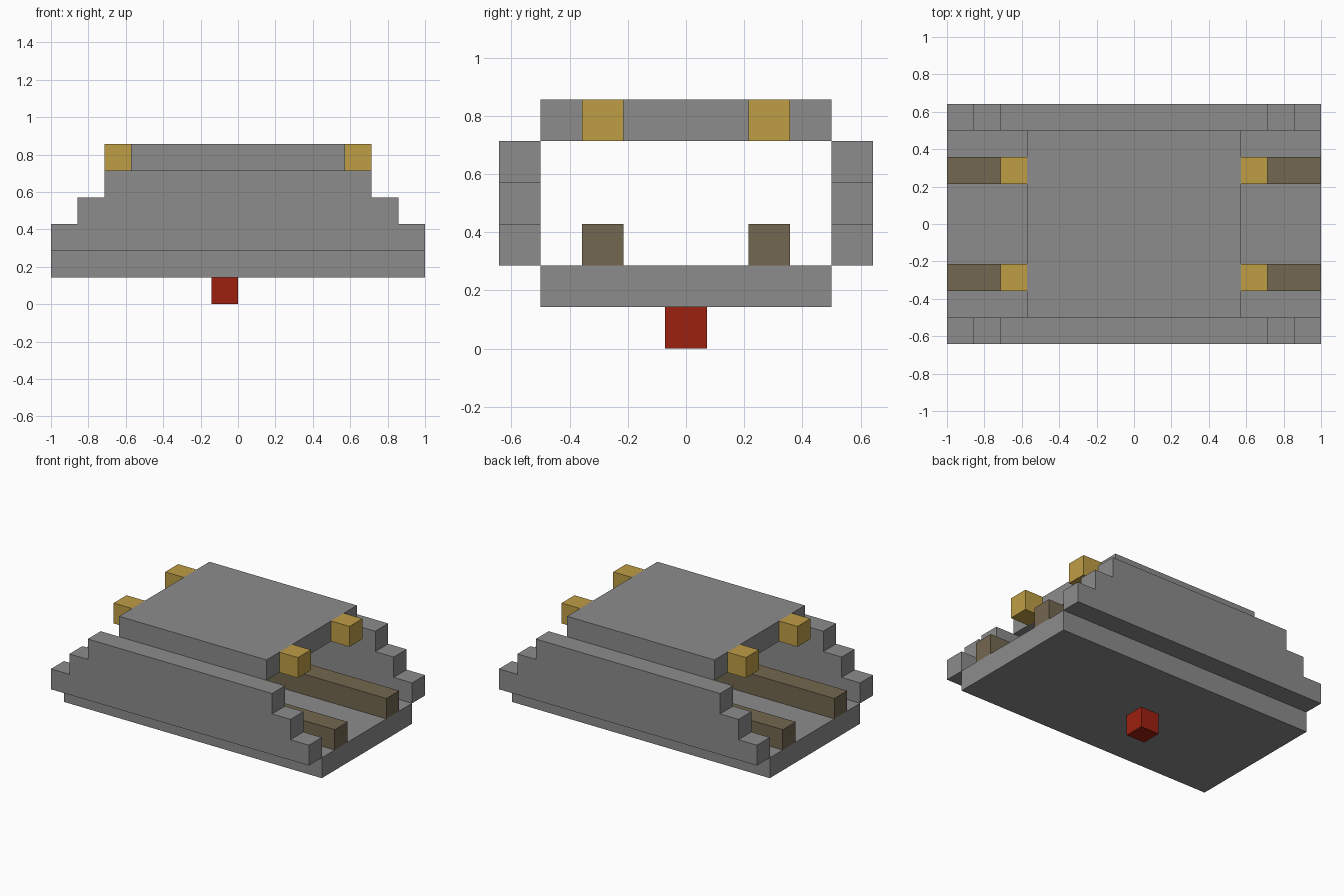
import bpy
import bmesh

if "Cube" in bpy.data.objects:
    bpy.data.objects.remove(bpy.data.objects["Cube"], do_unlink=True)

U = 1 / 7  # one block of the grid the model is built on


def material(name, rgb):
    mat = bpy.data.materials.new(name)
    mat.use_nodes = True
    colour = (*rgb, 1)
    mat.diffuse_color = colour
    mat.node_tree.nodes["Principled BSDF"].inputs["Base Color"].default_value = colour
    return mat


GREY = material("stone grey", (0.262, 0.262, 0.262))
GOLD = material("gold", (0.52, 0.337, 0.06))
BROWN = material("dull brown", (0.171, 0.136, 0.08))
RED = material("dark red", (0.332, 0.015, 0.0045))


def prism(name, outline, y0, y1, mat):
    """Extrude an x-z outline, measured in blocks, from y0 to y1."""
    bm = bmesh.new()
    face = bm.faces.new([bm.verts.new((x * U, y0 * U, z * U)) for x, z in outline])
    ext = bmesh.ops.extrude_face_region(bm, geom=[face])
    moved = [v for v in ext["geom"] if isinstance(v, bmesh.types.BMVert)]
    bmesh.ops.translate(bm, verts=moved, vec=(0, (y1 - y0) * U, 0))
    bmesh.ops.recalc_face_normals(bm, faces=bm.faces)
    mesh = bpy.data.meshes.new(name)
    bm.to_mesh(mesh)
    bm.free()
    mesh.materials.append(mat)
    obj = bpy.data.objects.new(name, mesh)
    bpy.context.collection.objects.link(obj)
    return obj


def block(name, x0, x1, y0, y1, z0, z1, mat):
    return prism(name, [(x0, z0), (x1, z0), (x1, z1), (x0, z1)], y0, y1, mat)


# Floor, roof and the single block underneath
block("floor_slab", -7, 7, -3.5, 3.5, 1, 2, GREY)
block("roof_slab", -4, 4, -3.5, 3.5, 5, 6, GREY)
block("bottom_block", -1, 0, -0.5, 0.5, 0, 1, RED)

# Stepped side walls, narrowing by one block at each level
half = [(7, 2), (7, 3), (6, 3), (6, 4), (5, 4), (5, 5)]
stepped = half + [(-x, z) for x, z in reversed(half)]

for side, s in (("front", -1), ("back", 1)):
    prism(side + "_wall", stepped, s * 3.5, s * 4.5, GREY)
    # Long rail on the floor
    block(side + "_rail", -7, 7, s * 1.5, s * 2.5, 2, 3, BROWN)
    # Lamps on both ends of the roof
    for end, e in (("left", 1), ("right", -1)):
        block(f"{side}_{end}_lamp", e * 4, e * 5, s * 1.5, s * 2.5, 5, 6, GOLD)
